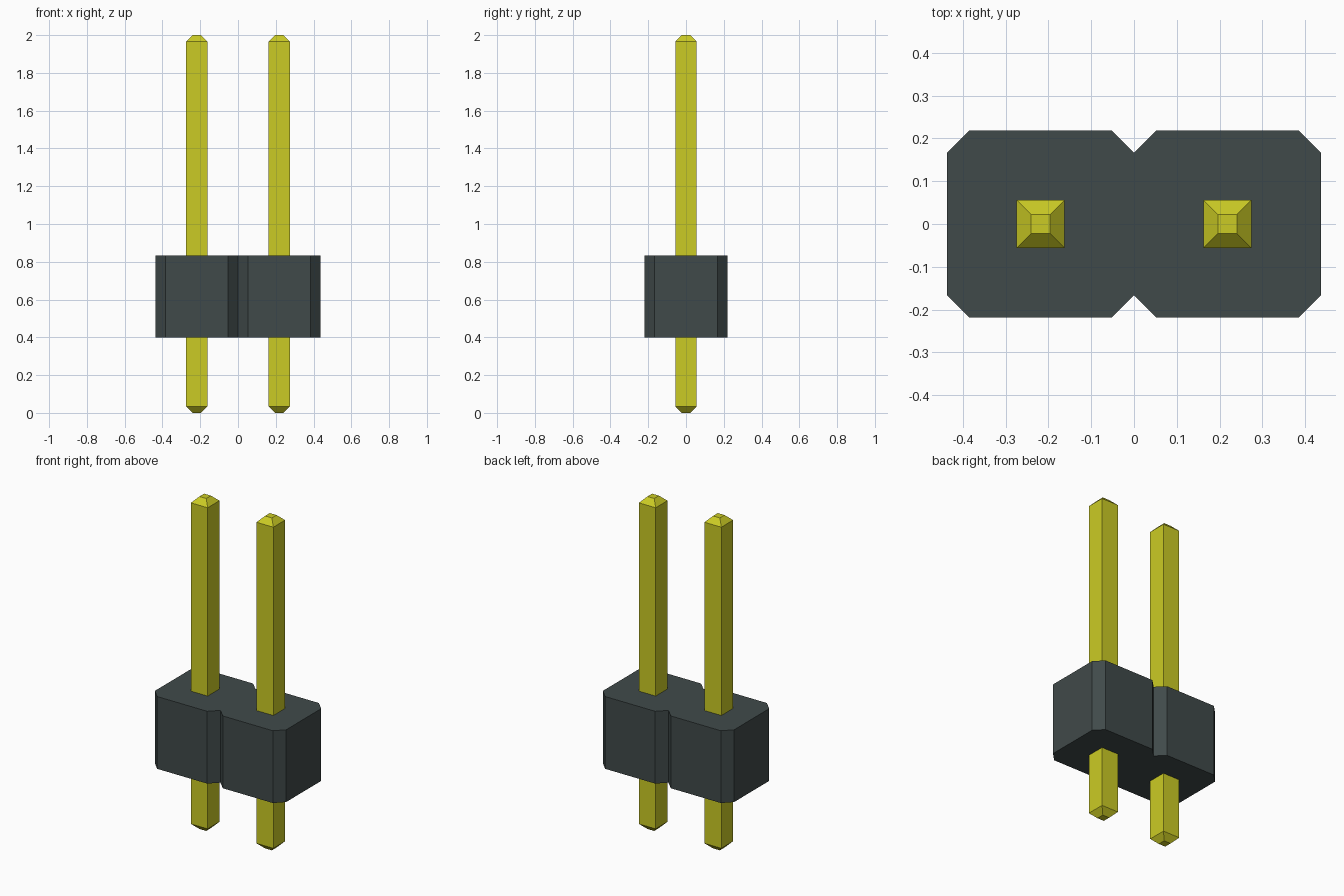
import bpy
import bmesh

cube = bpy.data.objects.get("Cube")
if cube:
    bpy.data.objects.remove(cube, do_unlink=True)


def material(name, rgb):
    mat = bpy.data.materials.new(name)
    mat.use_nodes = True
    colour = (*rgb, 1.0)
    mat.diffuse_color = colour
    bsdf = next(n for n in mat.node_tree.nodes if n.type == 'BSDF_PRINCIPLED')
    bsdf.inputs["Base Color"].default_value = colour
    return mat


def stack(name, sections, mat, x=0.0):
    """Flat-faced solid skinned through (z, outline) sections."""
    bm = bmesh.new()
    rings = [[bm.verts.new((px, py, z)) for px, py in outline]
             for z, outline in sections]
    n = len(rings[0])
    for low, high in zip(rings, rings[1:]):
        for i in range(n):
            j = (i + 1) % n
            bm.faces.new((low[i], low[j], high[j], high[i]))
    bm.faces.new(rings[0][::-1])
    bm.faces.new(rings[-1])
    bmesh.ops.recalc_face_normals(bm, faces=bm.faces)
    mesh = bpy.data.meshes.new(name)
    bm.to_mesh(mesh)
    bm.free()
    mesh.materials.append(mat)
    obj = bpy.data.objects.new(name, mesh)
    obj.location.x = x
    bpy.context.collection.objects.link(obj)
    return obj


def square(h):
    return [(-h, -h), (h, -h), (h, h), (-h, h)]


plastic = material("dark grey plastic", (0.051, 0.068, 0.068))
metal = material("yellow metal", (0.60, 0.60, 0.018))

PITCH = 0.437       # spacing between pins
HALF = PITCH / 2
CUT = 0.052         # corner chamfer of each housing cell

# Housing: two chamfered cells joined along the middle, with a notch front and back
front = [(-2 * HALF, -HALF + CUT), (-2 * HALF + CUT, -HALF), (-CUT, -HALF),
         (0, -HALF + CUT), (CUT, -HALF), (2 * HALF - CUT, -HALF),
         (2 * HALF, -HALF + CUT)]
outline = front + [(-x, -y) for x, y in front]
stack("housing", [(0.398, outline), (0.833, outline)], plastic)

# Square pins with tapered tips, running through the housing
HALF_PIN, HALF_TIP, TAPER = 0.056, 0.0225, 0.034
pin_sections = [(0, square(HALF_TIP)), (TAPER, square(HALF_PIN)),
                (2 - TAPER, square(HALF_PIN)), (2, square(HALF_TIP))]
for name, x in (("right_pin", -HALF), ("left_pin", HALF)):
    stack(name, pin_sections, metal, x)
